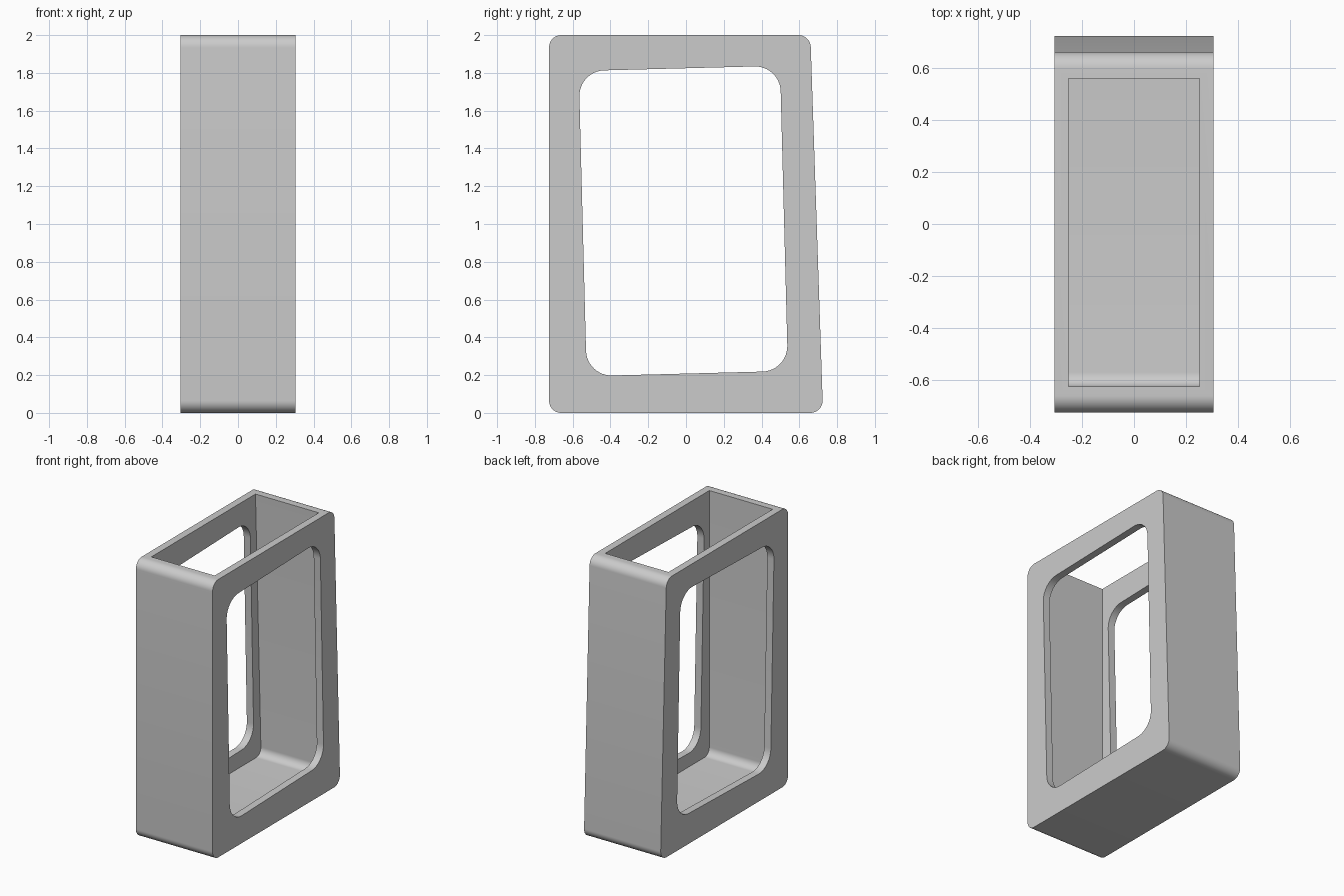
import bpy, bmesh, math
from mathutils import Vector, Matrix

cube = bpy.data.objects.get("Cube")
if cube:
    bpy.data.objects.remove(cube, do_unlink=True)

HEIGHT, HALF_WIDTH, WALL, SIDE_WALL = 2.0, 0.305, 0.1, 0.053
FRONT, BACK, LEAN = -0.725, 0.7255, 0.0335   # the back leans forward with height


def back_at(z):
    return BACK - LEAN * z


def rounded(corners, radius, steps=12):
    """Round every corner of a closed (y, z) outline."""
    pts = [Vector(c) for c in corners]
    outline = []
    for i, p in enumerate(pts):
        a = (pts[i - 1] - p).normalized()
        b = (pts[(i + 1) % len(pts)] - p).normalized()
        half = a.angle(b) / 2
        centre = p + (a + b).normalized() * radius / math.sin(half)
        start = p + a * radius / math.tan(half) - centre
        end = p + b * radius / math.tan(half) - centre
        sweep = start.angle_signed(end)
        for k in range(steps + 1):
            turn = Matrix.Rotation(-sweep * k / steps, 2)
            outline.append(centre + turn @ start)
    return outline


def prism(name, outline, half_width):
    """Extrude a (y, z) outline across x."""
    bm = bmesh.new()
    face = bm.faces.new([bm.verts.new((-half_width, y, z)) for y, z in outline])
    new = bmesh.ops.extrude_face_region(bm, geom=[face])["geom"]
    moved = [v for v in new if isinstance(v, bmesh.types.BMVert)]
    bmesh.ops.translate(bm, verts=moved, vec=(2 * half_width, 0, 0))
    bmesh.ops.recalc_face_normals(bm, faces=bm.faces[:])
    mesh = bpy.data.meshes.new(name)
    bm.to_mesh(mesh)
    bm.free()
    obj = bpy.data.objects.new(name, mesh)
    bpy.context.collection.objects.link(obj)
    return obj


def cut(target, cutter):
    cutter.hide_render = True
    mod = target.modifiers.new(cutter.name, "BOOLEAN")
    mod.operation, mod.solver, mod.object = "DIFFERENCE", "EXACT", cutter
    bpy.context.view_layer.objects.active = target
    bpy.ops.object.modifier_apply(modifier=mod.name)
    bpy.data.objects.remove(cutter, do_unlink=True)


# Outer body with softly rounded edges
body = prism("open_top_holder", rounded(
    [(FRONT, 0), (BACK, 0), (back_at(HEIGHT), HEIGHT), (FRONT, HEIGHT)], 0.065), HALF_WIDTH)

# Pocket, following the outer walls and open at the top
top = HEIGHT + 0.3
pocket = prism("pocket_cutter", rounded(
    [(FRONT + WALL, WALL), (back_at(WALL) - WALL, WALL),
     (back_at(top) - WALL, top), (FRONT + WALL, top)], 0.055), HALF_WIDTH - SIDE_WALL)
cut(body, pocket)

# Slightly tilted window through both side walls
w, h = 0.533, 0.808
tilt = Matrix.Rotation(0.026, 2)
centre = Vector((-0.014, 1.016))
window = prism("window_cutter", rounded(
    [centre + tilt @ Vector(c) for c in ((-w, -h), (w, -h), (w, h), (-w, h))], 0.135), 0.5)
cut(body, window)

# Plain grey finish
grey = bpy.data.materials.new("plain_grey")
grey.use_nodes = True
colour = (0.6, 0.6, 0.6, 1)
grey.diffuse_color = colour
grey.node_tree.nodes["Principled BSDF"].inputs["Base Color"].default_value = colour
body.data.materials.clear()
body.data.materials.append(grey)

bpy.ops.object.select_all(action="DESELECT")
body.select_set(True)
bpy.context.view_layer.objects.active = body
bpy.ops.object.shade_smooth_by_angle(angle=math.radians(30))
